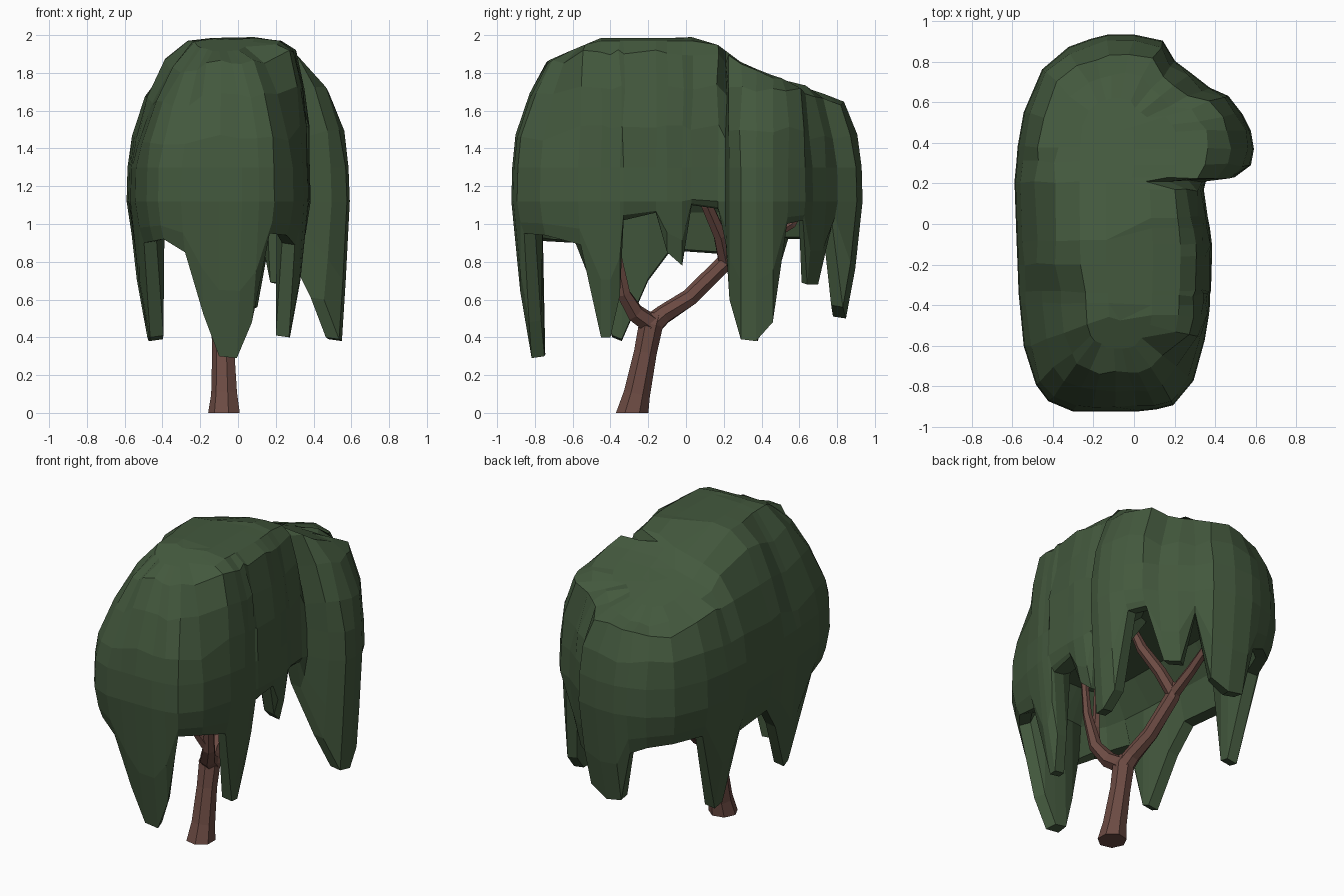
import bpy, bmesh, math, random
from mathutils import Vector

if "Cube" in bpy.data.objects:
    bpy.data.objects.remove(bpy.data.objects["Cube"])

random.seed(4)


def material(name, rgb):
    m = bpy.data.materials.new(name)
    m.diffuse_color = (*rgb, 1)
    m.use_nodes = True
    m.node_tree.nodes["Principled BSDF"].inputs["Base Color"].default_value = m.diffuse_color
    return m


leaf = material("leaf green", (0.056, 0.098, 0.047))
bark = material("bark brown", (0.150, 0.070, 0.056))


def finish(name, bm, mat):
    bmesh.ops.recalc_face_normals(bm, faces=bm.faces)
    me = bpy.data.meshes.new(name)
    bm.to_mesh(me)
    bm.free()
    me.materials.append(mat)
    ob = bpy.data.objects.new(name, me)
    bpy.context.collection.objects.link(ob)
    return ob


def loft(bm, rings):
    """Join rings of points with quads and close both ends."""
    vs = [[bm.verts.new(p) for p in r] for r in rings]
    n = len(vs[0])
    for a, b in zip(vs, vs[1:]):
        for i in range(n):
            j = (i + 1) % n
            bm.faces.new((a[i], a[j], b[j], b[i]))
    caps = [bm.faces.new(vs[0]), bm.faces.new(vs[-1])]
    bmesh.ops.triangulate(bm, faces=caps)


# Crown plan outline, counter-clockwise from the front: x, y, height of the hem.
# Low hem values are the hanging strands.
HEM = [
    (-.30, -.92, .85), (-.20, -.92, .52), (-.10, -.92, .30), (.02, -.92, .29),
    (.11, -.91, .48), (.19, -.89, .95), (.29, -.77, .94), (.345, -.57, .89),
    (.365, -.45, .40), (.37, -.40, .40), (.37, -.35, .62), (.375, -.33, 1.02),
    (.38, -.16, 1.06), (.38, -.10, .85), (.37, -.02, .78), (.36, .03, 1.10),
    (.34, .17, 1.08), (.35, .21, .90), (.49, .23, .60), (.57, .29, .39),
    (.585, .37, .38), (.57, .46, .48), (.53, .54, 1.0), (.46, .63, 1.02),
    (.37, .67, .68), (.28, .74, .68), (.20, .80, 1.0), (.14, .90, .56),
    (.00, .93, .50), (-.13, .93, .52), (-.21, .91, .85), (-.32, .87, .90),
    (-.45, .76, .92), (-.54, .55, .92), (-.57, .38, .38), (-.575, .31, .40),
    (-.585, .21, .84), (-.575, -.08, .86), (-.57, -.20, .70), (-.565, -.34, .38),
    (-.56, -.39, .40), (-.54, -.60, .90), (-.48, -.79, .91), (-.42, -.87, .92),
]
# Dome profile: fraction of the way out from the spine, height
DOME = [(.08, 2.0), (.35, 1.97), (.60, 1.86), (.80, 1.68), (.95, 1.46), (1.0, 1.30), (1.01, 1.12)]


def spine(p):
    return Vector((-.10, max(-.45, min(.45, p.y))))


def roof(q):
    """Highest the crown may be: falls away to the front, back and rear left."""
    z = min(2, 1.985 + .15 * max(0, q.y))
    z -= .42 * max(0, -.45 - q.y)
    z -= .75 * max(0, min(q.y, .3) - .1) + .4 * max(0, q.y - .3)
    return z - .25 * max(0, -.05 - q.x) * (q.y > 0)


def crown():
    cols = [(Vector((x, y)), h) for x, y, h in HEM]
    rings = []
    # outer dome: steep right flank, fuller side lobe, slimmer front left corner
    for k, (s, z) in enumerate(DOME):
        ring = []
        for p, h in cols:
            c = spine(p)
            power, lift = 1, 0
            if p.x > .4:
                power, lift = .75, .04
            elif p.x > .3 and p.y < .2:
                power, lift = .36, .05
            elif p.x < -.25 and p.y < -.3:
                power, lift = 1.15, -.04
            if not 1 < k < 5:
                lift = 0
            q = c + (p - c) * (s ** power if s < 1 else s)
            zz = max(min(z + lift, roof(q)), h + .03)
            if 1 < k < 5:
                q += Vector((random.uniform(-.01, .01), random.uniform(-.01, .01)))
                zz += random.uniform(-.02, .015)
            ring.append((q.x, q.y, zz))
        rings.append(ring)

    def inset(d, zf, droop=.1):
        ring = []
        for p, h in cols:
            drop = 0 if p.x > .4 else droop * max(0, 1 - h)
            q = p + (spine(p) - p).normalized() * (d + drop)
            ring.append((q.x, q.y, zf(h)))
        return ring

    # strands: middle, tip, back of tip, back of root
    rings.append(inset(.015, lambda h: h + .45 * max(.02, 1.08 - h), .04))
    rings.append(inset(.035, lambda h: h))
    rings.append(inset(.105, lambda h: h + .01))
    rings.append(inset(.16, lambda h: max(1.06, h + .02), 0))
    # underside of the crown
    under = [spine(p) + (p - spine(p)) * .4 for p, h in cols]
    rings.append([(q.x, q.y, 1.22) for q in under])
    bm = bmesh.new()
    loft(bm, rings)
    finish("crown", bm, leaf)


def limb(name, path, sides=7):
    """Tapered limb through points (x, y, z, radius)."""
    pts = [Vector(p[:3]) for p in path]
    rings = []
    for i, p in enumerate(path):
        d = (pts[min(i + 1, len(pts) - 1)] - pts[max(i - 1, 0)]).normalized()
        if p[2] == 0:
            d = Vector((0, 0, 1))
        u = d.cross(Vector((0, 1, 0.3))).normalized()
        v = d.cross(u)
        ring = [pts[i] + p[3] * (math.cos(a) * u + math.sin(a) * v)
                for a in (2 * math.pi * k / sides for k in range(sides))]
        rings.append(ring)
    bm = bmesh.new()
    loft(bm, rings)
    finish(name, bm, bark)


crown()
limb("trunk", [(-.07, -.285, 0, .088), (-.07, -.26, .10, .072), (-.075, -.215, .32, .062),
               (-.075, -.185, .47, .066), (-.08, -.16, .52, .045)])
limb("back_limb", [(-.075, -.20, .45, .062), (-.09, -.12, .52, .052), (-.11, .02, .61, .048),
                   (-.13, .20, .79, .046), (-.13, .25, .86, .03)])
limb("front_limb", [(-.075, -.17, .46, .055), (-.03, -.27, .53, .05),
                    (.02, -.33, .63, .04), (.05, -.37, .85, .028), (.07, -.39, 1.24, .018)], 6)
limb("front_twig", [(.02, -.33, .63, .034), (-.06, -.42, .82, .024), (-.12, -.48, 1.24, .015)], 5)
limb("middle_branch", [(-.13, .21, .80, .042), (-.05, .18, .94, .038),
                       (.03, .11, 1.10, .034), (.07, .06, 1.26, .022)], 6)
limb("rear_branch", [(-.13, .20, .80, .04), (-.13, .38, .90, .032),
                     (-.12, .56, 1.0, .026), (-.12, .68, 1.22, .016)], 6)
limb("rear_twig", [(-.13, .38, .90, .028), (-.20, .42, 1.02, .02), (-.24, .44, 1.24, .014)], 5)
